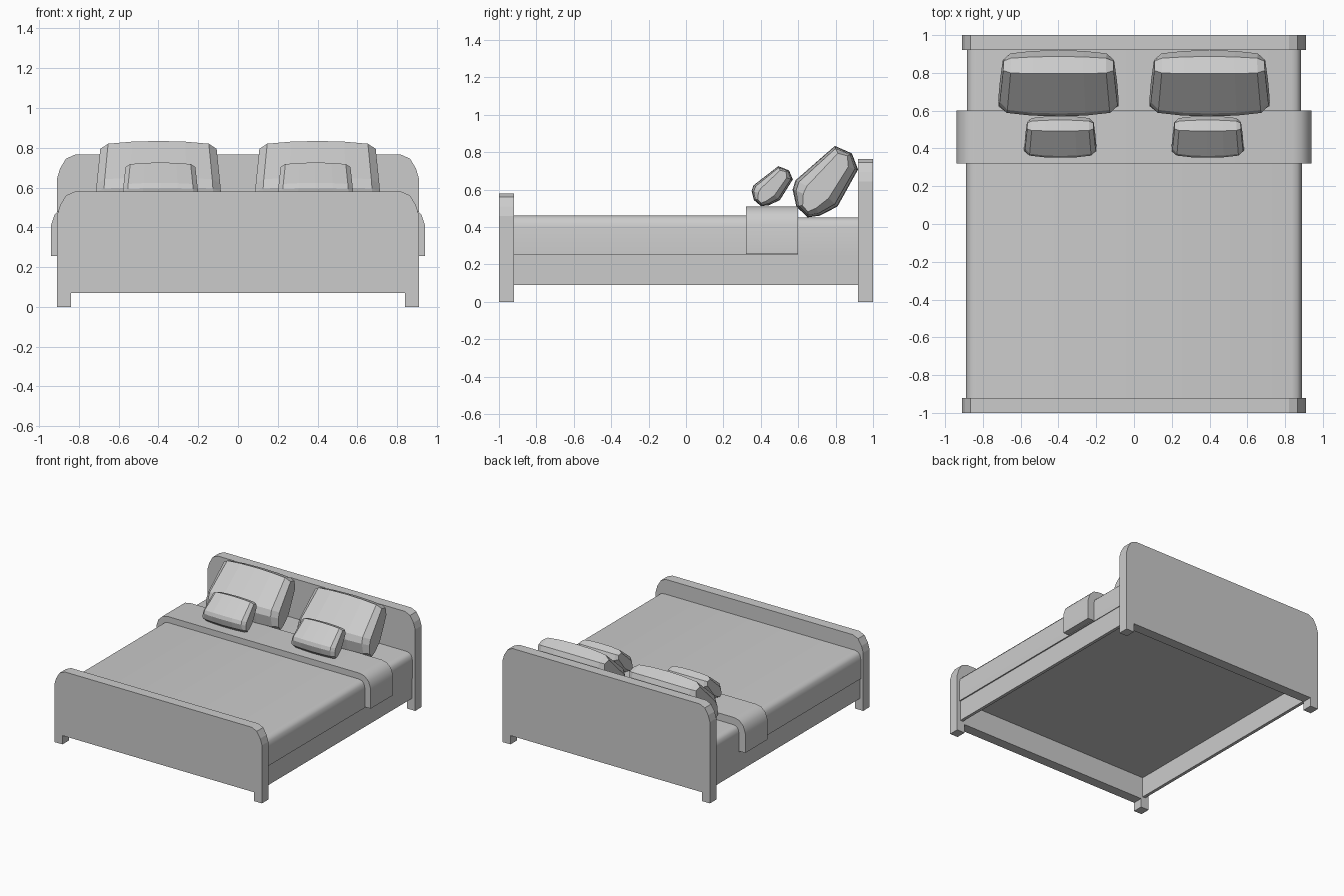
import bpy, bmesh, math

if "Cube" in bpy.data.objects:
    bpy.data.objects.remove(bpy.data.objects["Cube"])

grey = bpy.data.materials.new("grey")
grey.diffuse_color = (0.6, 0.6, 0.6, 1)
grey.use_nodes = True
grey.node_tree.nodes["Principled BSDF"].inputs["Base Color"].default_value = grey.diffuse_color


def make_object(name, bm, smooth=None):
    bmesh.ops.recalc_face_normals(bm, faces=bm.faces)
    mesh = bpy.data.meshes.new(name)
    bm.to_mesh(mesh)
    bm.free()
    mesh.materials.append(grey)
    obj = bpy.data.objects.new(name, mesh)
    bpy.context.collection.objects.link(obj)
    if smooth:
        bpy.ops.object.select_all(action='DESELECT')
        obj.select_set(True)
        bpy.context.view_layer.objects.active = obj
        bpy.ops.object.shade_smooth_by_angle(angle=math.radians(smooth))
    return obj


def loft(name, rings, smooth=None):
    """Skin a list of equal closed rings and cap both ends."""
    bm = bmesh.new()
    rows = [[bm.verts.new(p) for p in ring] for ring in rings]
    n = len(rows[0])
    for a, b in zip(rows, rows[1:]):
        for i in range(n):
            j = (i + 1) % n
            bm.faces.new((a[i], a[j], b[j], b[i]))
    bm.faces.new(rows[0])
    bm.faces.new(rows[-1][::-1])
    return make_object(name, bm, smooth)


def slab(name, half, y0, y1, smooth=None):
    """Extrude a left-right mirrored xz profile along y."""
    pts = half + [(-x, z) for x, z in reversed(half)]
    return loft(name, [[(x, y, z) for x, z in pts] for y in (y0, y1)], smooth)


# Headboard and footboard, each with two short feet
def board(name, top, y0, y1):
    slab(name, [(0.84, 0.07), (0.84, 0), (0.91, 0), (0.91, top - 0.12),
                (0.895, top - 0.07), (0.865, top - 0.02), (0.82, top)], y0, y1)


board("headboard", 0.765, 0.92, 1.0)
board("footboard", 0.58, -1.0, -0.92)

# Side rails, open underneath
for side, word in ((-1, "left"), (1, "right")):
    loft(word + "_rail", [[(side * x, y, z) for x, z in
         ((0.855, 0.09), (0.88, 0.09), (0.88, 0.25), (0.855, 0.25))]
         for y in (-0.92, 0.92)])

# Mattress
slab("mattress", [(0.885, 0.25), (0.885, 0.40), (0.877, 0.43),
                  (0.86, 0.446), (0.835, 0.452)], -0.92, 0.92, 40)

# Blanket and folded throw, as arches over the mattress
slab("blanket", [(0.835, 0.445), (0.88, 0.40), (0.88, 0.25), (0.89, 0.25),
                 (0.89, 0.40), (0.882, 0.435), (0.865, 0.455), (0.835, 0.462)],
     -0.92, 0.6, 40)
slab("throw", [(0.84, 0.455), (0.885, 0.41), (0.885, 0.255), (0.94, 0.255),
               (0.94, 0.41), (0.922, 0.465), (0.885, 0.5), (0.84, 0.51)],
     0.32, 0.6, 40)

# Pillows: leaning cross-section (y, z), pinched towards both ends
SECTION = [(0.65, 0.452), (0.59, 0.51), (0.57, 0.60), (0.585, 0.65),
           (0.796, 0.834), (0.887, 0.794), (0.92, 0.708), (0.81, 0.51),
           (0.716, 0.461)]
MID = (0.745, 0.64)
TILT = math.radians(54)


def pillow(name, cx, cy, cz, sx, sy, sz):
    c, s = math.cos(TILT), math.sin(TILT)
    rings = []
    # offset from centre, length scale, thickness scale
    half = [(0.14, 0.985, 0.97), (0.265, 0.95, 0.85), (0.305, 0.88, 0.5)]
    stations = [(-x, a, b) for x, a, b in reversed(half)] + [(0, 1, 1)] + half
    for x, a, b in stations:
        ring = []
        for y, z in SECTION:
            dy, dz = y - MID[0], z - MID[1]
            u = (dy * c + dz * s) * a       # along the pillow
            n = (-dy * s + dz * c) * b      # through the pillow
            wide = 1 - 0.25 * u             # wider at the base
            ring.append((cx + x * wide * sx,
                         cy + (u * c - n * s) * sy,
                         cz + (u * s + n * c) * sz))
        rings.append(ring)
    loft(name, rings)


for side, word in ((-1, "left"), (1, "right")):
    pillow(word + "_large_pillow", side * 0.40, 0.745, 0.64, 1, 1, 1)
    pillow(word + "_small_pillow", side * 0.39, 0.461, 0.617, 0.6, 0.63, 0.56)
